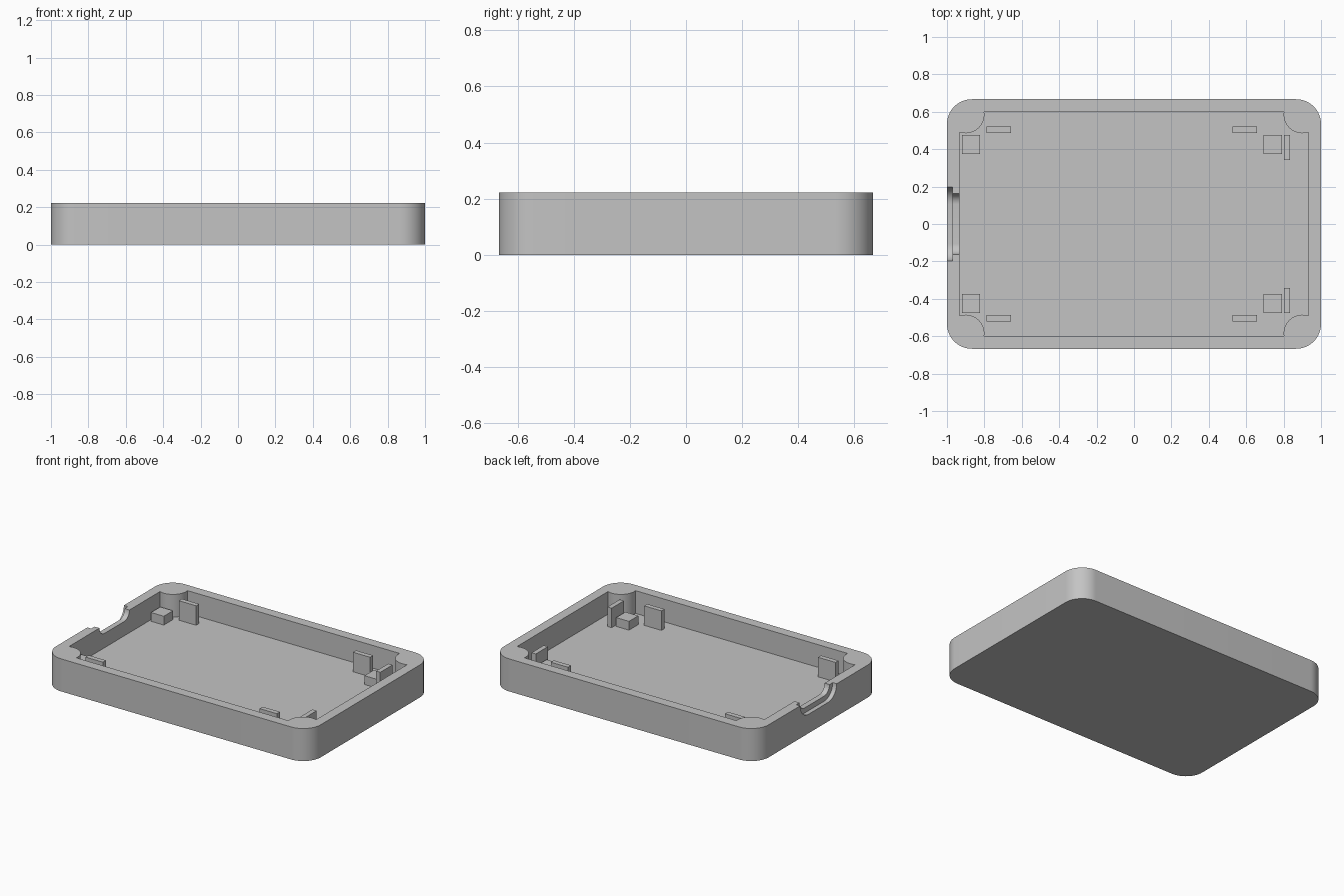
import bpy, bmesh
from math import sin, cos, pi, sqrt, asin
from mathutils import Vector

cube = bpy.data.objects.get("Cube")
if cube:
    bpy.data.objects.remove(cube, do_unlink=True)

H = 0.222          # overall height
FLOOR = 0.067      # floor and wall thickness
X, Y = 1.0, 0.667  # outer half sizes
IX, IY = X - FLOOR, Y - FLOOR

grey = bpy.data.materials.new("plain grey")
grey.use_nodes = True
grey.diffuse_color = (0.55, 0.55, 0.55, 1)
grey.node_tree.nodes["Principled BSDF"].inputs["Base Color"].default_value = grey.diffuse_color


def arc(cx, cy, r, a0, a1, n):
    return [(cx + r * cos(a0 + (a1 - a0) * i / n), cy + r * sin(a0 + (a1 - a0) * i / n))
            for i in range(n + 1)]


def prism(name, outline, low, high, along="z"):
    """Extrude a closed outline along z, or a (y, z) outline along x."""
    bm = bmesh.new()
    place = (lambda p: (p[0], p[1], low)) if along == "z" else (lambda p: (low, p[0], p[1]))
    face = bm.faces.new([bm.verts.new(place(p)) for p in outline])
    moved = bmesh.ops.extrude_face_region(bm, geom=[face])["geom"]
    step = Vector((0, 0, high - low)) if along == "z" else Vector((high - low, 0, 0))
    bmesh.ops.translate(bm, vec=step, verts=[v for v in moved if isinstance(v, bmesh.types.BMVert)])
    bmesh.ops.recalc_face_normals(bm, faces=bm.faces)
    mesh = bpy.data.meshes.new(name)
    bm.to_mesh(mesh)
    bm.free()
    mesh.materials.append(grey)
    obj = bpy.data.objects.new(name, mesh)
    bpy.context.collection.objects.link(obj)
    return obj


def box(name, x0, x1, y0, y1, top):
    return prism(name, [(x0, y0), (x1, y0), (x1, y1), (x0, y1)], FLOOR - 0.01, top)


def cut(obj, cutter):
    mod = obj.modifiers.new("cut", "BOOLEAN")
    mod.operation, mod.solver, mod.object = "DIFFERENCE", "EXACT", cutter
    bpy.context.view_layer.objects.active = obj
    bpy.ops.object.modifier_apply(modifier=mod.name)
    bpy.data.objects.remove(cutter, do_unlink=True)


# Tray body with rounded corners
R = 0.133
outline = []
for k, (sx, sy) in enumerate([(1, 1), (-1, 1), (-1, -1), (1, -1)]):
    outline += arc(sx * (X - R), sy * (Y - R), R, k * pi / 2, (k + 1) * pi / 2, 16)
tray = prism("tray_body", outline, 0, H)

# Cavity whose corners bulge inward around round screw posts
px, py, pr = 0.9, 0.585, 0.1
a0 = pi + asin((py - IY) / pr)          # start on the long wall
a0 = pi - asin((IY - py) / pr)
a1 = 1.5 * pi + asin((IX - px) / pr)    # end on the short wall
bulge = arc(px, py, pr, a1, a0, 16)
cavity = []
for sx, sy in [(1, 1), (-1, 1), (-1, -1), (1, -1)]:
    pts = [(sx * x, sy * y) for x, y in bulge]
    cavity += pts if sx * sy > 0 else pts[::-1]
cut(tray, prism("cavity_cutter", cavity, FLOOR, H + 0.1))

# Stepped connector opening in the -x wall
for half, r, x_end in [(0.197, 0.092, -0.97), (0.162, 0.057, -0.9)]:
    slot = arc(half - r, H, r, -pi / 2, pi / 2, 24) + arc(r - half, H, r, pi / 2, 1.5 * pi, 24)
    cut(tray, prism("slot_cutter", slot, -1.1, x_end, "x"))

bpy.ops.object.select_all(action="DESELECT")
tray.select_set(True)
bpy.context.view_layer.objects.active = tray
bpy.ops.object.shade_smooth_by_angle(angle=pi / 6)

# Support blocks and locating tabs, mirrored front to back
for side, s in (("back", 1), ("front", -1)):
    for end, x0, x1 in (("right", -0.92, -0.823), ("left", 0.693, 0.79)):
        box(f"{side}_{end}_support_block", x0, x1, s * 0.375, s * 0.475, 0.127)
    for end, x0, x1 in (("right", -0.788, -0.657), ("left", 0.527, 0.657)):
        box(f"{side}_{end}_tab", x0, x1, s * 0.487, s * 0.52, 0.2)
    box(f"{side}_end_tab", 0.802, 0.834, s * 0.343, s * 0.475, 0.2)
for obj in bpy.context.collection.objects:
    if obj.type == "MESH" and obj is not tray and obj.name.endswith(("tab", "block")):
        bm = bmesh.new()
        bm.from_mesh(obj.data)
        bmesh.ops.recalc_face_normals(bm, faces=bm.faces)
        bm.to_mesh(obj.data)
        bm.free()
